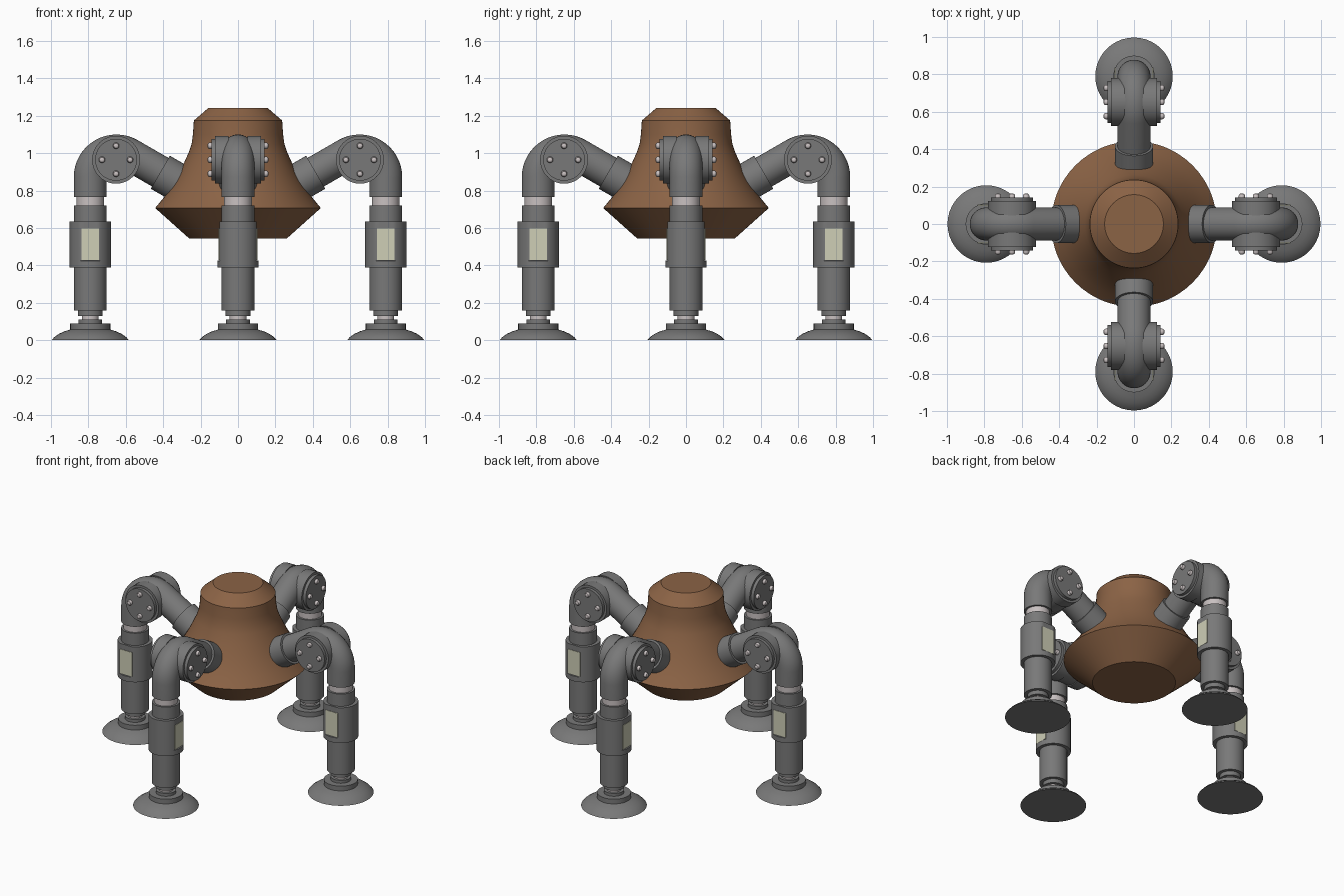
import bpy, bmesh
from math import sin, cos, pi, radians
from mathutils import Matrix, Vector

cube = bpy.data.objects.get("Cube")
if cube:
    bpy.data.objects.remove(cube, do_unlink=True)


def material(name, color):
    mat = bpy.data.materials.new(name)
    mat.use_nodes = True
    mat.diffuse_color = (*color, 1)
    bsdf = next(n for n in mat.node_tree.nodes if n.type == "BSDF_PRINCIPLED")
    bsdf.inputs["Base Color"].default_value = (*color, 1)
    return mat


BROWN = material("copper brown", (0.26, 0.125, 0.06))
GREY = material("machine grey", (0.19, 0.19, 0.19))
PALE = material("pale metal", (0.58, 0.53, 0.53))
CREAM = material("cream panel", (0.62, 0.62, 0.47))
SEGS = 40
LEG_X = 0.79                            # distance of the shin from the centre
KNEE = Vector((0.652, 0, 0.965))
TILT = radians(30)                      # slope of the upper arm
SIDES = {"left": 0, "back": 90, "right": 180, "front": 270}


def finish(bm, name, mat, smooth=True):
    bmesh.ops.recalc_face_normals(bm, faces=bm.faces)
    mesh = bpy.data.meshes.new(name)
    bm.to_mesh(mesh)
    bm.free()
    mesh.materials.append(mat)
    obj = bpy.data.objects.new(name, mesh)
    bpy.context.collection.objects.link(obj)
    if smooth:
        bpy.ops.object.select_all(action="DESELECT")
        obj.select_set(True)
        bpy.context.view_layer.objects.active = obj
        bpy.ops.object.shade_smooth_by_angle(angle=radians(32))
    return obj


def skin(bm, rings):
    """Join rings of points into a closed tube with capped ends."""
    rows = [[bm.verts.new(p) for p in ring] for ring in rings]
    n = len(rows[0])
    for a, b in zip(rows, rows[1:]):
        for i in range(n):
            j = (i + 1) % n
            bm.faces.new((a[i], a[j], b[j], b[i]))
    bm.faces.new(rows[0])
    bm.faces.new(rows[-1])


def lathe(bm, profile, matrix=Matrix(), segs=SEGS):
    """Turn (radius, height) points around the local z axis."""
    skin(bm, [[matrix @ Vector((r * cos(2 * pi * i / segs), r * sin(2 * pi * i / segs), z))
               for i in range(segs)] for r, z in profile])


def turned(name, mat, profile, matrix=Matrix(), segs=SEGS):
    bm = bmesh.new()
    lathe(bm, profile, matrix, segs)
    return finish(bm, name, mat)


# Body: flared bell with a chamfered cap and a tapered underside
turned("body", BROWN, [
    (0.262, 0.545), (0.443, 0.707), (0.395, 0.765), (0.355, 0.825), (0.32, 0.885),
    (0.288, 0.95), (0.263, 1.005), (0.248, 1.05), (0.241, 1.1), (0.236, 1.175),
    (0.157, 1.243)], segs=64)

leg = []
shin = Matrix.Translation((LEG_X, 0, 0))

# Bent tube: sloping upper arm, arc over the knee, drop to the shin
BEND, RADIUS = 0.14, 0.088
centre = Vector((LEG_X - BEND, 0, 0.872))


def ring(point, angle):
    out = Vector((cos(angle), 0, sin(angle)))
    return [point + RADIUS * (cos(2 * pi * i / SEGS) * out + sin(2 * pi * i / SEGS) * Vector((0, 1, 0)))
            for i in range(SEGS)]


arc = [i * (pi / 2 + TILT) / 16 for i in range(17)]
rings = [ring(Vector((LEG_X, 0, 0.765)), 0)]
rings += [ring(centre + BEND * Vector((cos(a), 0, sin(a))), a) for a in arc]
arm_start = centre + BEND * Vector((cos(arc[-1]), 0, sin(arc[-1])))
inward = Vector((-cos(TILT), 0, -sin(TILT)))
rings.append(ring(arm_start + inward * 0.38, arc[-1]))
bm = bmesh.new()
skin(bm, rings)
leg.append(finish(bm, "arm_tube", GREY))

# Collar where the arm enters the body
collar = Matrix.Translation(arm_start) @ inward.to_track_quat("Z", "Y").to_matrix().to_4x4()
leg.append(turned("arm_collar", GREY, [(0.102, 0.19), (0.102, 0.38)], collar))

# Knee drum with a stepped plate at each end
across = Matrix.Translation(KNEE) @ Matrix.Rotation(pi / 2, 4, "X")
leg.append(turned("knee_drum", GREY, [
    (0.112, -0.143), (0.112, -0.122), (0.128, -0.122), (0.128, -0.05), (0.122, -0.05),
    (0.122, 0.05), (0.128, 0.05), (0.128, 0.122), (0.112, 0.122), (0.112, 0.143)], across))

# Four domed bolts on both knee plates
bm = bmesh.new()
for end in (0, pi):
    for k in range(4):
        spot = (across @ Matrix.Rotation(end, 4, "X")
                @ Matrix.Rotation(k * pi / 2, 4, "Z") @ Matrix.Translation((0.075, 0, 0.14)))
        lathe(bm, [(0.017, 0), (0.017, 0.013), (0.013, 0.02), (0.006, 0.023)], spot, 12)
leg.append(finish(bm, "knee_bolts", PALE))

# Shin: pale neck, tube, ankle joint
leg.append(turned("shin_neck", PALE, [(0.074, 0.715), (0.074, 0.77)], shin))
leg.append(turned("shin_tube", GREY, [
    (0.066, 0.13), (0.066, 0.158), (0.088, 0.158), (0.088, 0.72)], shin))
leg.append(turned("ankle_pin", PALE, [(0.045, 0.09), (0.045, 0.14)], shin))

# Sleeve flattened on both sides above its lower lip
bm = bmesh.new()
lathe(bm, [(0.11, 0.39), (0.11, 0.425), (0.11, 0.426), (0.11, 0.635)], segs=64)
for v in bm.verts:
    if v.co.z > 0.4255:
        v.co.y = max(-0.1, min(0.1, v.co.y))
bm.transform(shin)
leg.append(finish(bm, "shin_sleeve", GREY))

# Cream panels on the flats
bm = bmesh.new()
for side in (-1, 1):
    bmesh.ops.create_cube(bm, size=1, matrix=Matrix.Translation((LEG_X, side * 0.1, 0.513))
                          @ Matrix.Diagonal((0.095, 0.006, 0.168, 1)))
leg.append(finish(bm, "shin_panels", CREAM, smooth=False))

# Domed foot with a stepped mount
leg.append(turned("foot", GREY, [
    (0.207, 0), (0.192, 0.017), (0.168, 0.034), (0.14, 0.047), (0.107, 0.057),
    (0.107, 0.09), (0.064, 0.09), (0.064, 0.11), (0.05, 0.11)], shin))

# Repeat the leg on all four sides
for part in leg:
    base = part.name
    for side, angle in SIDES.items():
        obj = part if angle == 0 else part.copy()
        if angle:
            bpy.context.collection.objects.link(obj)
        obj.name = f"{side}_{base}"
        obj.rotation_euler.z = radians(angle)
